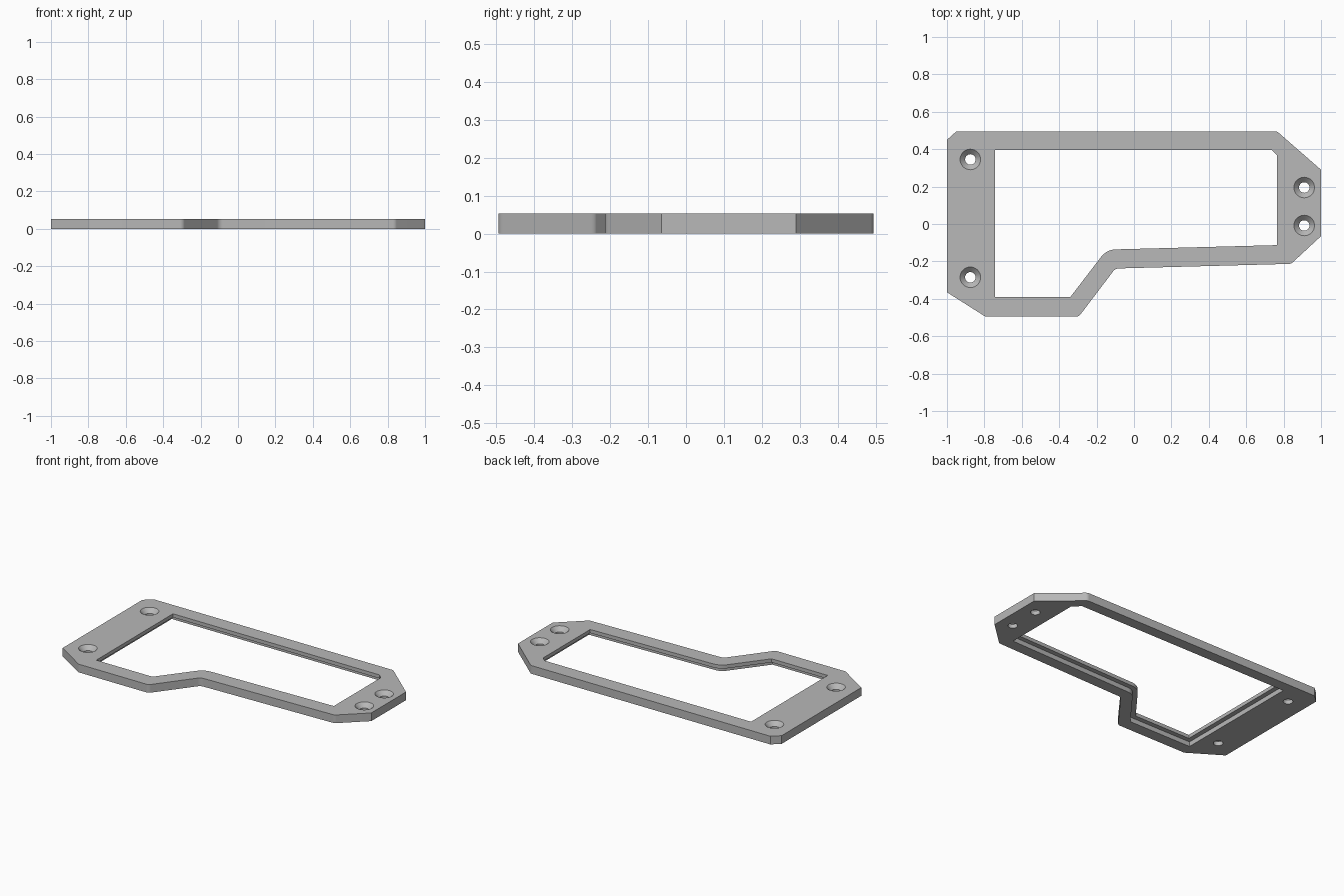
import bpy, bmesh, math
from mathutils import Vector

cube = bpy.data.objects.get("Cube")
if cube:
    bpy.data.objects.remove(cube, do_unlink=True)

THICK = 0.053     # plate thickness
STEP = 0.03       # width and height of the recess under the opening

grey = bpy.data.materials.new("plain grey")
grey.use_nodes = True
grey.diffuse_color = (0.48, 0.48, 0.48, 1)
grey.node_tree.nodes["Principled BSDF"].inputs["Base Color"].default_value = grey.diffuse_color


def offset(corners, dist):
    """Move every edge of a counter-clockwise outline outward."""
    pts = [Vector(c[:2]) for c in corners]
    out = []
    for i, p in enumerate(pts):
        a = (p - pts[i - 1]).normalized()
        b = (pts[(i + 1) % len(pts)] - p).normalized()
        na, nb = Vector((a.y, -a.x)), Vector((b.y, -b.x))
        q = p + (na + nb) * dist / (1 + na.dot(nb))
        r = corners[i][2]
        out.append((q.x, q.y, r - dist if r else 0))
    return out


def fillet(corners, steps=8):
    """Replace corners that have a radius with arcs."""
    pts = [Vector(c[:2]) for c in corners]
    out = []
    for i, p in enumerate(pts):
        r = corners[i][2]
        if not r:
            out.append(p)
            continue
        a = (pts[i - 1] - p).normalized()
        b = (pts[(i + 1) % len(pts)] - p).normalized()
        half = a.angle(b) / 2
        centre = p + (a + b).normalized() * r / math.sin(half)
        va = p + a * r / math.tan(half) - centre
        vb = p + b * r / math.tan(half) - centre
        for k in range(steps + 1):
            out.append(centre + va.lerp(vb, k / steps).normalized() * r)
    return out


def circle(x, y, r, n=32):
    return [Vector((x + r * math.cos(k * math.tau / n),
                    y + r * math.sin(k * math.tau / n))) for k in range(n)]


def add_wall(bm, rings):
    """Skin a stack of (outline, height) rings; return the bottom and top edges."""
    loops = [[bm.verts.new((p.x, p.y, z)) for p in pts] for pts, z in rings]
    n = len(loops[0])
    for lo, hi in zip(loops, loops[1:]):
        for i in range(n):
            j = (i + 1) % n
            bm.faces.new((lo[i], lo[j], hi[j], hi[i]))
    return [[bm.edges.get((loop[i - 1], loop[i])) for i in range(n)]
            for loop in (loops[0], loops[-1])]


# Outlines: x, y, corner radius
outer = [(-1, -0.365, 0), (-0.795, -0.495, 0), (-0.295, -0.495, 0.03),
         (-0.1, -0.238, 0.04), (0.84, -0.213, 0.03), (1, -0.065, 0),
         (1, 0.29, 0), (0.765, 0.495, 0.03), (-0.95, 0.495, 0), (-1, 0.45, 0)]
opening = [(-0.742, -0.39, 0), (-0.34, -0.39, 0), (-0.146, -0.137, 0.1),
           (0.765, -0.113, 0), (0.765, 0.367, 0), (0.737, 0.395, 0),
           (-0.742, 0.395, 0)]
holes = [(-0.875, 0.345), (-0.875, -0.285), (0.91, 0.195), (0.91, -0.008)]

# Outer rim, then the opening with its recess beneath
rim, inner, recess = fillet(outer), fillet(opening), fillet(offset(opening, STEP))
stacks = [[(rim, 0), (rim, THICK)],
          [(recess, 0), (recess, STEP), (inner, STEP), (inner, THICK)]]

# Countersunk screw holes
for x, y in holes:
    bore, mouth = circle(x, y, 0.028), circle(x, y, 0.055)
    stacks.append([(bore, 0), (bore, 0.026), (mouth, THICK)])

bm = bmesh.new()
borders = [add_wall(bm, stack) for stack in stacks]

# Flat bottom and top faces between the walls
for side, up in ((0, -1), (1, 1)):
    edges = [e for border in borders for e in border[side]]
    bmesh.ops.triangle_fill(bm, edges=edges, use_beauty=True, normal=(0, 0, up))
bmesh.ops.recalc_face_normals(bm, faces=bm.faces)

mesh = bpy.data.meshes.new("frame_plate")
bm.to_mesh(mesh)
bm.free()
mesh.materials.append(grey)
frame = bpy.data.objects.new("frame_plate", mesh)
bpy.context.collection.objects.link(frame)

# Smooth the round parts, keep the edges crisp
bpy.ops.object.select_all(action='DESELECT')
frame.select_set(True)
bpy.context.view_layer.objects.active = frame
bpy.ops.object.shade_smooth_by_angle(angle=math.radians(25))
